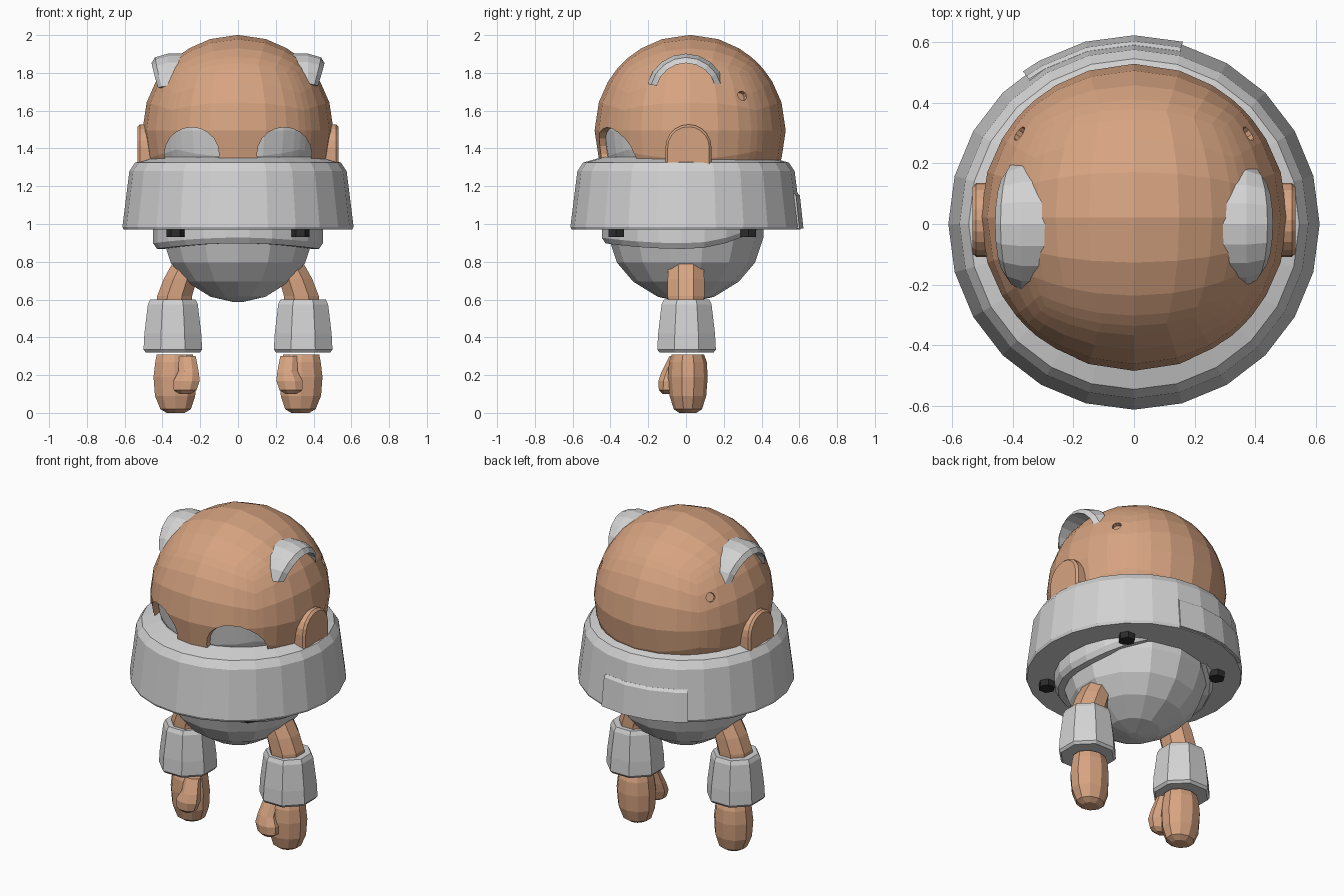
import bpy, bmesh
from math import sin, cos, pi, radians, sqrt
from mathutils import Vector

if "Cube" in bpy.data.objects:
    bpy.data.objects.remove(bpy.data.objects["Cube"])


def material(name, rgb):
    m = bpy.data.materials.new(name)
    m.diffuse_color = (*rgb, 1)
    m.use_nodes = True
    m.node_tree.nodes["Principled BSDF"].inputs["Base Color"].default_value = m.diffuse_color
    return m


TAN = material("tan", (0.68, 0.37, 0.22))
GREY = material("light grey", (0.65, 0.65, 0.65))
BLACK = material("black", (0.025, 0.025, 0.025))


def finish(name, bm, mat):
    bmesh.ops.recalc_face_normals(bm, faces=bm.faces)
    me = bpy.data.meshes.new(name)
    bm.to_mesh(me)
    bm.free()
    me.materials.append(mat)
    ob = bpy.data.objects.new(name, me)
    bpy.context.collection.objects.link(ob)
    return ob


def skin(name, rings, mat):
    """Bridge closed rings of points and cap both ends."""
    bm = bmesh.new()
    loops = [[bm.verts.new(p) for p in r] for r in rings]
    n = len(loops[0])
    for a, b in zip(loops, loops[1:]):
        for i in range(n):
            j = (i + 1) % n
            bm.faces.new((a[i], a[j], b[j], b[i]))
    bm.faces.new(loops[0])
    bm.faces.new(loops[-1])
    return finish(name, bm, mat)


def ring(cx, cy, z, rx, ry, n, turn=0.0):
    return [(cx + rx * cos(2 * pi * (i + turn) / n),
             cy + ry * sin(2 * pi * (i + turn) / n), z) for i in range(n)]


def ball(name, centre, r, mat):
    """Rounded cube made of even quads."""
    bm = bmesh.new()
    bmesh.ops.create_cube(bm, size=2)
    bmesh.ops.subdivide_edges(bm, edges=bm.edges[:], cuts=7, use_grid_fill=True)
    for v in bm.verts:
        a = Vector([c * (1.25 - 0.25 * c * c) for c in v.co])
        v.co = Vector(centre) + a.normalized() * r
    return finish(name, bm, mat)


def cylinder(name, centre, axis, rx, ry, depth, n, mat):
    q = Vector(axis).to_track_quat('Z', 'Y')
    return skin(name, [[Vector(centre) + q @ Vector(p) for p in ring(0, 0, h, rx, ry, n)]
                       for h in (-depth / 2, depth / 2)], mat)


# Head, with eye openings and three small holes cut in
C = Vector((0, 0.022, 1.495))
head = ball("head", C, 0.506, TAN)
cutters = []
for s in (-1, 1):
    cutters.append(cylinder("eye_cutter", (s * 0.245, -0.38, 1.37), (0, -1, 0),
                            0.145, 0.142, 0.52, 20, TAN))
for p in ((0, -0.484, 1.68), (0.38, 0.3, 1.68), (-0.38, 0.3, 1.68)):
    cutters.append(cylinder("hole_cutter", p, Vector(p) - C, 0.027, 0.027, 0.05, 10, TAN))
for c in cutters:
    c.hide_render = True
    mod = head.modifiers.new("cut", 'BOOLEAN')
    mod.operation = 'DIFFERENCE'
    mod.solver = 'EXACT'
    mod.object = c
    bpy.context.view_layer.objects.active = head
    bpy.ops.object.modifier_apply(modifier=mod.name)
for c in cutters:
    bpy.data.objects.remove(c)

# Grey core showing through the eye openings
ball("eye_core", C, 0.472, GREY)

# Wide collar
skin("collar", [ring(0, 0, z, r, r, 24) for r, z in
                ((0.605, 0.97), (0.612, 0.985), (0.575, 1.28), (0.545, 1.325), (0.44, 1.355))], GREY)

# Raised panel on the back of the collar
skin("collar_panel", [[(r * cos(radians(a)), r * sin(radians(a)), z) for r, z in
                       ((0.57, 0.975), (0.622, 0.975), (0.603, 1.15), (0.59, 1.165), (0.56, 1.165))]
                      for a in (75, 90, 105, 120, 126)], GREY)

# Rounded lower body
skin("lower_body", [ring(0, 0, z, r, r, 14, 0.5) for r, z in
                    ((0.03, 0.588), (0.15, 0.615), (0.28, 0.695), (0.365, 0.795),
                     (0.41, 0.93), (0.41, 1.0))], GREY)

# Partial rim under the collar, open at the back
rim = []
for i in range(20):
    a = radians(-240 + 300 * i / 19)
    s = sin(a)
    low = 0.868 + (0.03 * s * s if s < 0 else 0.13 * s * s)
    rim.append([(r * cos(a), r * sin(a), z) for r, z in
                ((0.39, low), (0.43, low), (0.45, low + 0.03), (0.45, 1.0), (0.39, 1.0))])
skin("rim", rim, GREY)

# Black hexagonal studs under the collar
for x in (-0.33, 0.33):
    for y in (-0.37, 0.33):
        cylinder("stud", (x, y, 0.957), (0, 0, 1), 0.048, 0.048, 0.05, 6, BLACK)

for s in (-1, 1):
    side = "right" if s > 0 else "left"

    # Ear: round-topped plate
    ear = []
    for x, r in ((0.44, 0.122), (0.52, 0.122), (0.533, 0.11)):
        arc = [(s * x, 0.013 + r * cos(pi * i / 10), 1.405 + r * sin(pi * i / 10)) for i in range(11)]
        ear.append(arc + [(s * x, 0.013 - r, 1.29), (s * x, 0.013 + r, 1.29)])
    skin(side + "_ear", ear, TAN)

    # Arched hood on the side of the head
    hood = []
    R = 0.21 if s > 0 else 0.225
    for i in range(9):
        t = -1 + i / 4
        a = radians(76 * t)
        out = 0.45 - 0.035 * t * t
        hood.append([(s * x, r * sin(a), 1.902 - R + r * cos(a)) for x, r in
                     ((0.25, R), (0.37, R), (out - 0.01, R - 0.02), (out + 0.008, R - 0.05), (0.25, R - 0.05))])
    skin(side + "_hood", hood, GREY)

    # Arm, cuff and floating mitten hand
    skin(side + "_arm", [ring(s * x, 0, z, rx, ry, 8, 0.5) for x, z, rx, ry in
                         ((0.345, 0.5, 0.1, 0.1), (0.335, 0.62, 0.1, 0.105),
                          (0.305, 0.71, 0.095, 0.105), (0.265, 0.79, 0.09, 0.1),
                          (0.23, 0.84, 0.07, 0.06))], TAN)
    skin(side + "_cuff", [ring(s * 0.345, 0.003, z, r, r, 8, 0.5) for z, r in
                          ((0.32, 0.155), (0.335, 0.168), (0.42, 0.163), (0.575, 0.143), (0.6, 0.13))], GREY)
    skin(side + "_hand", [ring(s * x, 0.01, z, rx, ry, 10, 0.5) for x, z, rx, ry in
                          ((0.33, 0.0, 0.05, 0.045), (0.33, 0.02, 0.085, 0.075),
                           (0.333, 0.09, 0.112, 0.097), (0.335, 0.19, 0.118, 0.105),
                           (0.335, 0.27, 0.108, 0.1), (0.335, 0.31, 0.1, 0.085))], TAN)
    skin(side + "_thumb", [ring(s * x, y, z, rx, ry, 8, 0.5) for x, y, z, rx, ry in
                           ((0.28, -0.105, 0.1, 0.03, 0.02), (0.28, -0.105, 0.12, 0.065, 0.042),
                            (0.272, -0.1, 0.17, 0.075, 0.05), (0.262, -0.085, 0.22, 0.058, 0.047),
                            (0.27, -0.055, 0.3, 0.05, 0.035))], TAN)
